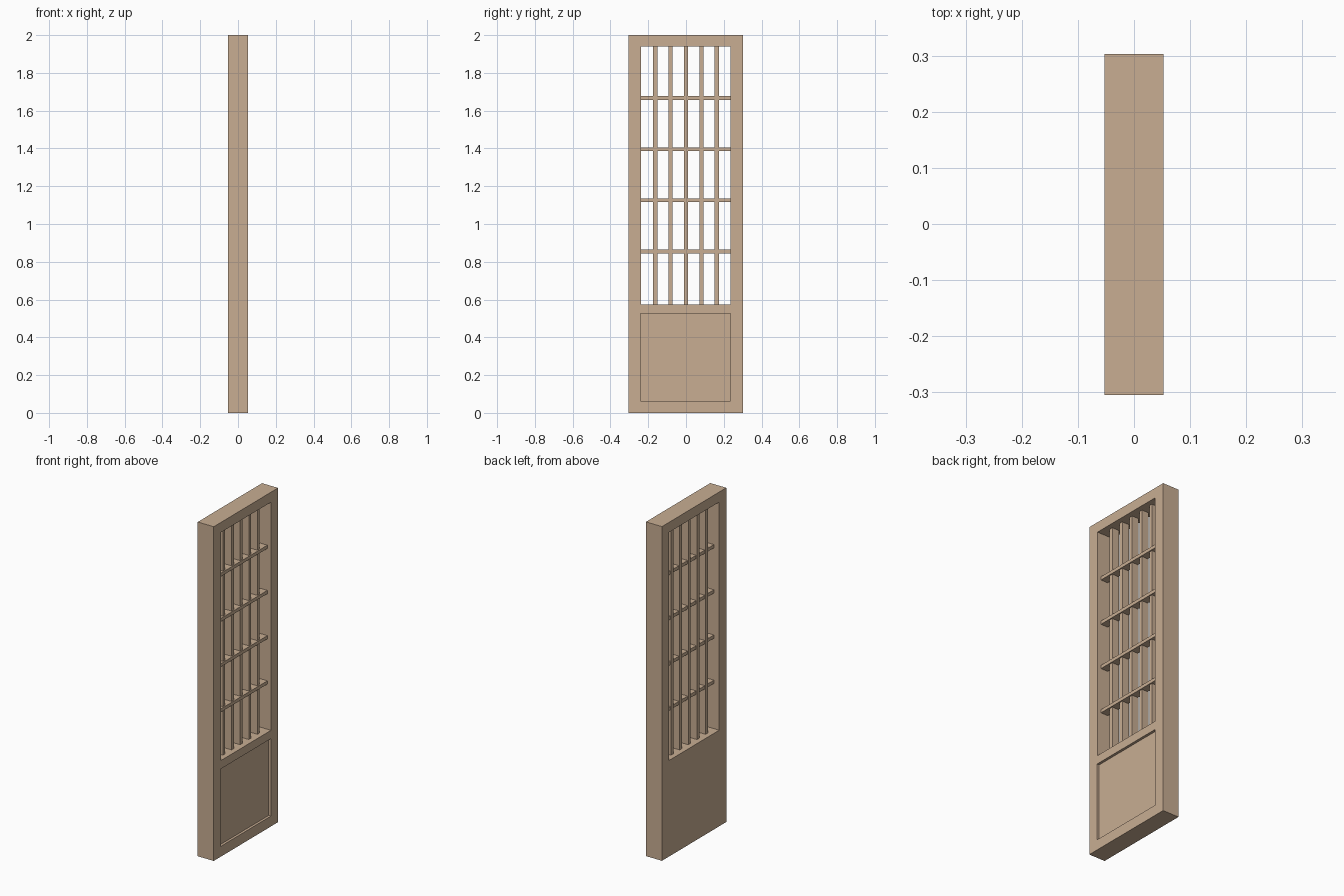
import bpy

if "Cube" in bpy.data.objects:
    bpy.data.objects.remove(bpy.data.objects["Cube"])

wood = bpy.data.materials.new("wood")
wood.diffuse_color = (0.58, 0.42, 0.29, 1)
wood.use_nodes = True
wood.node_tree.nodes["Principled BSDF"].inputs["Base Color"].default_value = wood.diffuse_color


def box(name, x, y, z):
    """Box spanning the (min, max) pairs x, y, z."""
    bpy.ops.mesh.primitive_cube_add(size=1, location=[sum(r) / 2 for r in (x, y, z)])
    ob = bpy.context.object
    ob.name = name
    ob.scale = [r[1] - r[0] for r in (x, y, z)]
    bpy.ops.object.transform_apply(location=True, rotation=False, scale=True)
    ob.data.materials.append(wood)
    return ob


def cut(target, cutter):
    cutter.hide_render = True
    cutter.display_type = 'WIRE'
    mod = target.modifiers.new(cutter.name, 'BOOLEAN')
    mod.operation = 'DIFFERENCE'
    mod.solver = 'EXACT'
    mod.object = cutter
    bpy.context.view_layer.objects.active = target
    bpy.ops.object.modifier_apply(modifier=mod.name)
    bpy.data.objects.remove(cutter)


# Door frame with lattice opening and a shallow recessed lower panel
INNER = (-0.238, 0.236)
frame = box("door_frame", (-0.053, 0.053), (-0.305, 0.303), (0, 2))
cut(frame, box("opening_cutter", (-0.1, 0.1), INNER, (0.575, 1.94)))
cut(frame, box("panel_cutter", (0.038, 0.1), (-0.241, 0.236), (0.062, 0.525)))

# Upright lattice bars
for i in range(5):
    y = (i - 2) * 0.0815
    box(f"upright_bar_{i + 1}", (-0.023, 0.022), (y - 0.011, y + 0.011), (0.573, 1.942))

# Cross bars, standing slightly proud of the uprights on the panel side
for i in range(4):
    z = 0.855 + i * 0.2705
    box(f"cross_bar_{i + 1}", (-0.018, 0.029), (INNER[0] - 0.002, INNER[1] + 0.002), (z - 0.01, z + 0.01))
